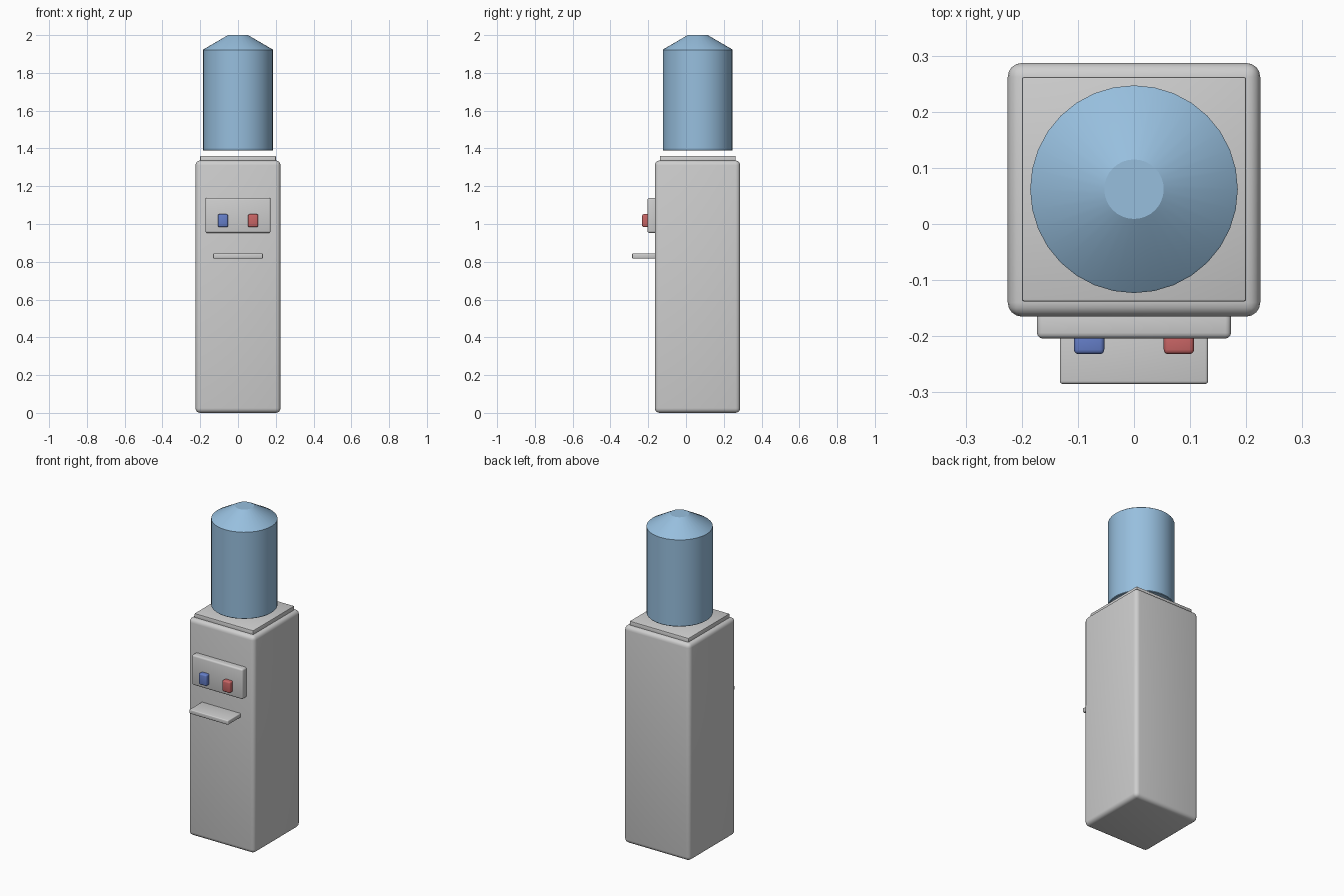
import bpy, bmesh, math

if "Cube" in bpy.data.objects:
    bpy.data.objects.remove(bpy.data.objects["Cube"])


def material(name, rgb):
    m = bpy.data.materials.new(name)
    m.diffuse_color = (*rgb, 1.0)
    m.use_nodes = True
    m.node_tree.nodes["Principled BSDF"].inputs["Base Color"].default_value = m.diffuse_color
    return m


GREY = material("light_grey", (0.62, 0.62, 0.62))
WATER = material("bottle_blue", (0.31, 0.52, 0.73))
COLD = material("cold_blue", (0.13, 0.21, 0.58))
HOT = material("hot_red", (0.58, 0.13, 0.13))


def finish(name, bm, mat, angle):
    mesh = bpy.data.meshes.new(name)
    bmesh.ops.recalc_face_normals(bm, faces=bm.faces)
    bm.to_mesh(mesh)
    bm.free()
    mesh.materials.append(mat)
    obj = bpy.data.objects.new(name, mesh)
    bpy.context.collection.objects.link(obj)
    bpy.ops.object.select_all(action='DESELECT')
    obj.select_set(True)
    bpy.context.view_layer.objects.active = obj
    bpy.ops.object.shade_smooth_by_angle(angle=math.radians(angle))
    return obj


def rounded_box(name, lo, hi, radius, mat, segments=3):
    bm = bmesh.new()
    bmesh.ops.create_cube(bm, size=1.0)
    for v in bm.verts:
        for i in range(3):
            v.co[i] = hi[i] if v.co[i] > 0 else lo[i]
    bmesh.ops.bevel(bm, geom=bm.edges[:], offset=radius, segments=segments,
                    profile=0.5, affect='EDGES', clamp_overlap=True)
    return finish(name, bm, mat, 40)


def lathe(name, profile, centre_y, sides, mat):
    bm = bmesh.new()
    rings = [[bm.verts.new((r * math.cos(2 * math.pi * k / sides),
                            centre_y + r * math.sin(2 * math.pi * k / sides), z))
              for k in range(sides)] for r, z in profile]
    for a, b in zip(rings, rings[1:]):
        for k in range(sides):
            n = (k + 1) % sides
            bm.faces.new((a[k], a[n], b[n], b[k]))
    bm.faces.new(rings[0][::-1])
    bm.faces.new(rings[-1])
    return finish(name, bm, mat, 30)


# Cabinet and top plate
rounded_box("cabinet", (-0.225, -0.165, 0.0), (0.225, 0.287, 1.336), 0.025, GREY, 4)
rounded_box("top_plate", (-0.2, -0.138, 1.32), (0.2, 0.262, 1.36), 0.004, GREY, 2)

# Tap panel and drip tray
rounded_box("tap_panel", (-0.173, -0.204, 0.953), (0.173, -0.15, 1.138), 0.01, GREY)
rounded_box("drip_tray", (-0.132, -0.285, 0.817), (0.132, -0.15, 0.844), 0.005, GREY)

# Cold and hot taps
for name, x, mat in (("cold_tap", -0.08, COLD), ("hot_tap", 0.08, HOT)):
    rounded_box(name, (x - 0.027, -0.232, 0.984), (x + 0.027, -0.19, 1.052), 0.008, mat)

# Water bottle with sloped shoulder
lathe("water_bottle", [(0.182, 1.388), (0.185, 1.391), (0.185, 1.922),
                       (0.182, 1.925), (0.053, 2.0)], 0.062, 32, WATER)
